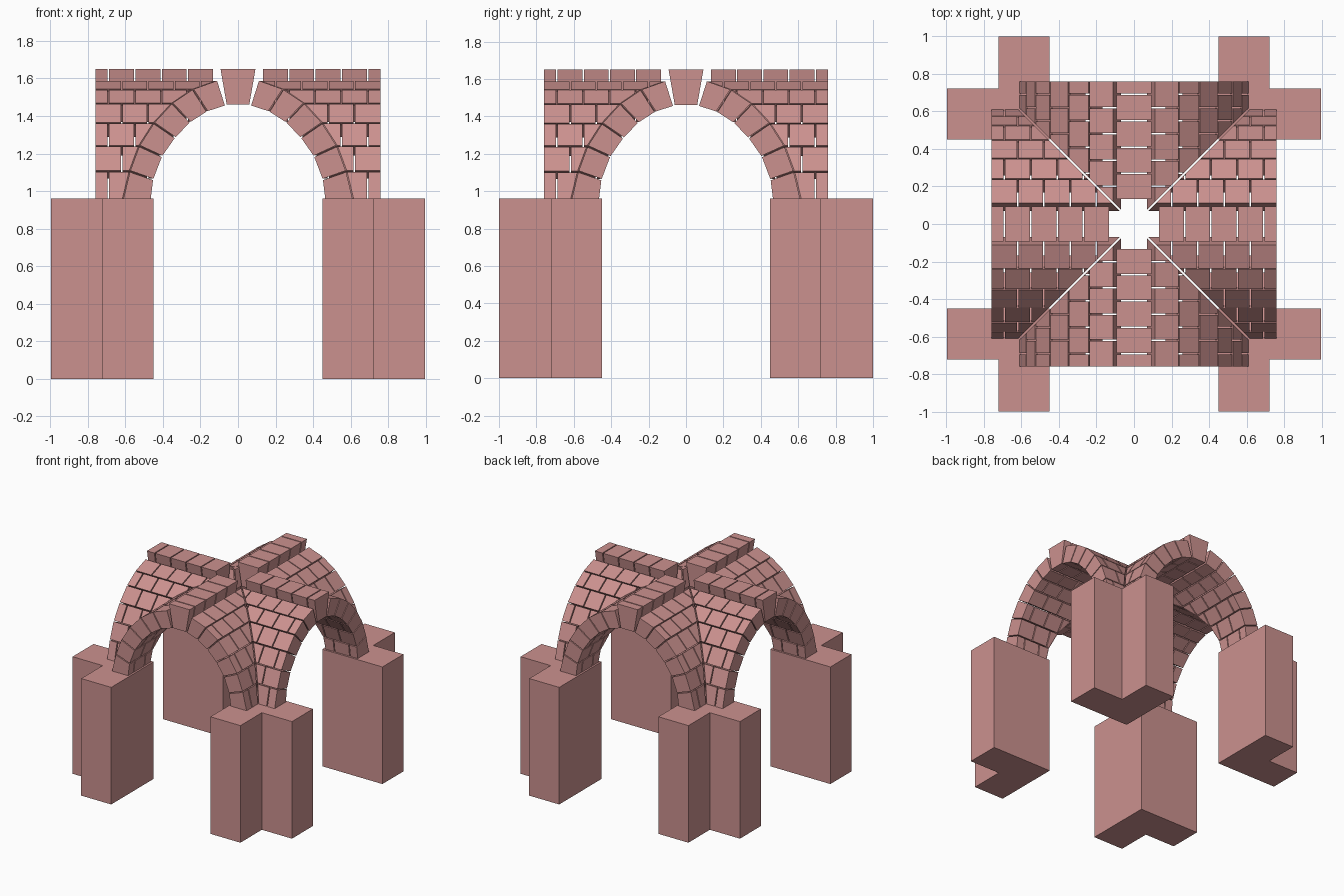
import bpy, bmesh, math
from mathutils import Matrix, Vector

if "Cube" in bpy.data.objects:
    bpy.data.objects.remove(bpy.data.objects["Cube"])

stone = bpy.data.materials.new("pink_stone")
stone.diffuse_color = (0.60, 0.285, 0.275, 1)
stone.use_nodes = True
stone.node_tree.nodes["Principled BSDF"].inputs["Base Color"].default_value = stone.diffuse_color

END = 0.76       # outer end of each vault arm
GAP = 0.008      # open joint between blocks
STEP = 0.14      # block length
# joint lines of the half arch, springing to crown: (x, z) inside and outside
INNER = [(0.465, 0.96), (0.452, 1.062), (0.405, 1.185), (0.335, 1.285),
         (0.255, 1.367), (0.165, 1.425), (0.066, 1.457)]
OUTER = [(0.61, 0.96), (0.575, 1.105), (0.525, 1.24), (0.447, 1.362),
         (0.35, 1.467), (0.24, 1.542), (0.108, 1.589)]


def make_object(name, bm):
    bmesh.ops.recalc_face_normals(bm, faces=bm.faces)
    me = bpy.data.meshes.new(name)
    bm.to_mesh(me)
    bm.free()
    me.materials.append(stone)
    ob = bpy.data.objects.new(name, me)
    bpy.context.collection.objects.link(ob)
    return ob


def prism(bm, ring_a, ring_b):
    """Closed solid between two matching rings of points."""
    a = [bm.verts.new(p) for p in ring_a]
    b = [bm.verts.new(p) for p in ring_b]
    n = len(a)
    bm.faces.new(a)
    bm.faces.new(b[::-1])
    for i in range(n):
        bm.faces.new((a[i], b[i], b[(i + 1) % n], a[(i + 1) % n]))


def inset(p, q, d):
    """Point p moved a distance d towards q."""
    p, q = Vector(p), Vector(q)
    return p + (q - p).normalized() * d


def add_course(bm, quad, start, first, mitre):
    """Row of blocks along y with open joints, cut on the groin diagonal."""
    y1, y0 = END, END - first
    while y1 > start + 0.01:
        tmp = bmesh.new()
        lo = max(y0 + GAP / 2, start)
        hi = y1 - (GAP / 2 if y1 < END else 0)
        prism(tmp, [(x, lo, z) for x, z in quad], [(x, hi, z) for x, z in quad])
        if mitre:
            cut = bmesh.ops.bisect_plane(
                tmp, geom=tmp.verts[:] + tmp.edges[:] + tmp.faces[:],
                plane_co=(0, 0.006, 0), plane_no=(mitre, -1, 0), clear_outer=True)
            edges = [e for e in cut["geom_cut"] if isinstance(e, bmesh.types.BMEdge)]
            if edges and tmp.faces:
                bmesh.ops.holes_fill(tmp, edges=edges)
        remap = {v: bm.verts.new(v.co) for v in tmp.verts}
        for f in tmp.faces:
            bm.faces.new([remap[v] for v in f.verts])
        tmp.free()
        y1, y0 = y0, y0 - STEP


# four vault arms, each a row of voussoir courses and a raised keystone ridge
for k, side in enumerate(("back", "left", "front", "right")):
    turn = Matrix.Rotation(k * math.pi / 2, 4, 'Z')
    bm = bmesh.new()
    for i in range(6):
        d0 = 0 if i == 0 else 0.004
        quad = [inset(INNER[i], INNER[i + 1], d0), inset(OUTER[i], OUTER[i + 1], d0),
                inset(OUTER[i + 1], OUTER[i], 0.004), inset(INNER[i + 1], INNER[i], 0.004)]
        for s in (1, -1):
            add_course(bm, [(s * x, z) for x, z in quad], 0.0,
                       0.07 if i % 2 == 0 else 0.14, s)
    bm.transform(turn)
    make_object("vault_courses_" + side, bm)

    bm = bmesh.new()
    add_course(bm, [(-0.06, 1.46), (0.06, 1.46), (0.093, 1.65), (-0.093, 1.65)],
               0.12, 0.07, 0)
    bm.transform(turn)
    make_object("keystone_ridge_" + side, bm)

# L-shaped corner piers with a cap course of the same outline
L = [(0.45, 0.45), (0.995, 0.45), (0.995, 0.722), (0.722, 0.722), (0.722, 1.0), (0.45, 1.0)]
for k in range(4):
    for name, z0, z1 in (("pier", 0, 0.82), ("pier_cap", 0.82, 0.96)):
        bm = bmesh.new()
        sx, sy = (1, -1, -1, 1)[k], (1, 1, -1, -1)[k]
        prism(bm, [(sx * x, sy * y, z0) for x, y in L], [(sx * x, sy * y, z1) for x, y in L])
        make_object(f"{name}_{k + 1}", bm)
